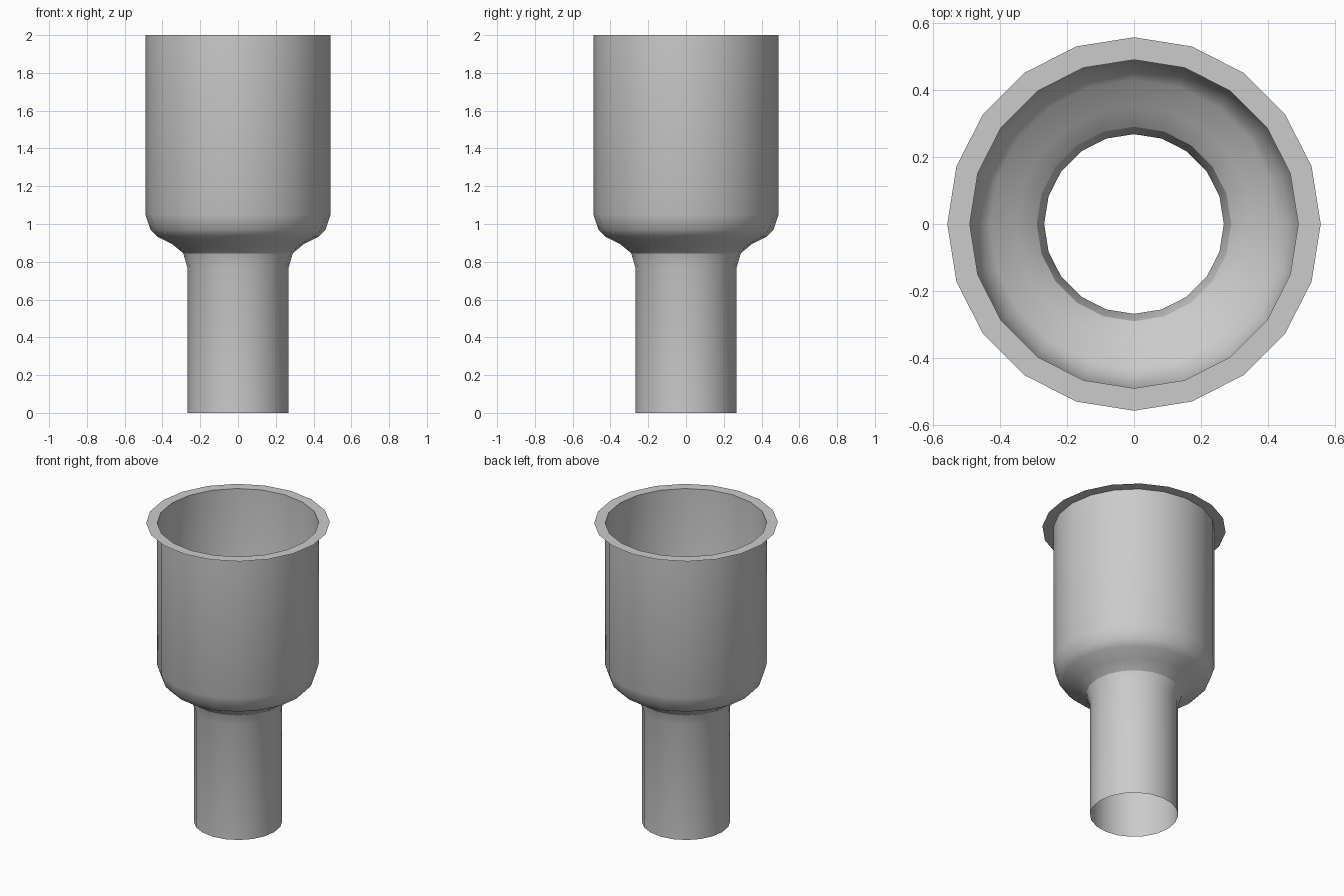
import bpy, bmesh
from math import radians, sin, cos, tau

if "Cube" in bpy.data.objects:
    bpy.data.objects.remove(bpy.data.objects["Cube"])

SIDES = 20

# Half profile (radius, height): narrow neck, rounded shoulder, wide cup, flat rim
PROFILE = [(0.268, 0), (0.268, 0.77), (0.29, 0.845), (0.35, 0.895), (0.43, 0.935),
           (0.463, 0.97), (0.49, 1.05), (0.49, 2.0), (0.557, 2.0)]


def lathe(name, profile, sides):
    bm = bmesh.new()
    rings = [[bm.verts.new((r * cos(tau * i / sides), r * sin(tau * i / sides), z))
              for i in range(sides)] for r, z in profile]
    for low, high in zip(rings, rings[1:]):
        for i in range(sides):
            j = (i + 1) % sides
            bm.faces.new((low[i], low[j], high[j], high[i]))
    mesh = bpy.data.meshes.new(name)
    bm.to_mesh(mesh)
    bm.free()
    obj = bpy.data.objects.new(name, mesh)
    bpy.context.collection.objects.link(obj)
    return obj


# Open thin-walled funnel with flange
funnel = lathe("stepped_funnel", PROFILE, SIDES)
bpy.context.view_layer.objects.active = funnel
funnel.select_set(True)
bpy.ops.object.shade_smooth_by_angle(angle=radians(30))
